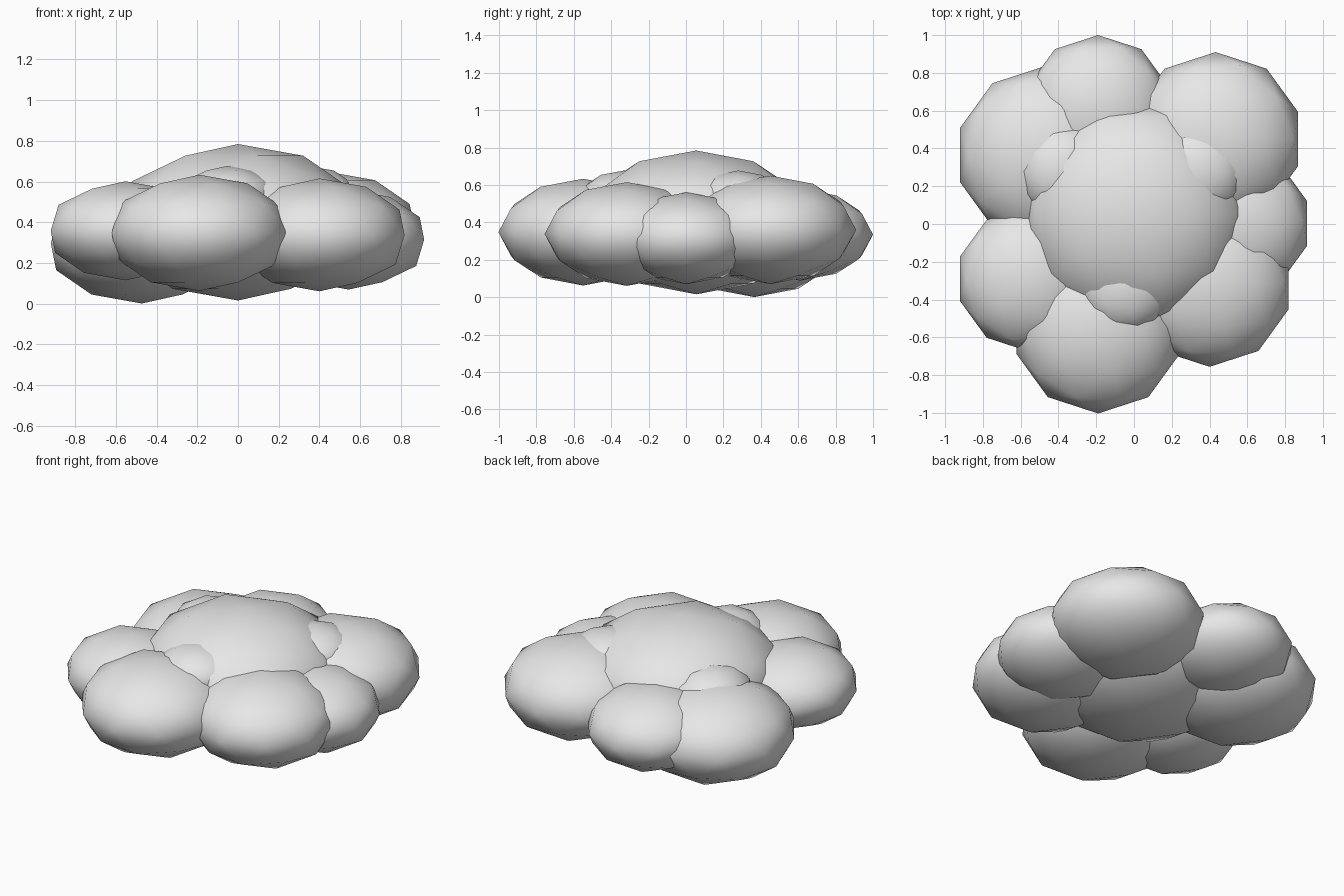
import bpy

if "Cube" in bpy.data.objects:
    bpy.data.objects.remove(bpy.data.objects["Cube"])

SQUASH = 0.63  # every puff is flattened by the same ratio

cloud = bpy.data.materials.new("cloud_grey")
cloud.diffuse_color = (0.8, 0.8, 0.8, 1)
cloud.use_nodes = True
cloud.node_tree.nodes["Principled BSDF"].inputs["Base Color"].default_value = cloud.diffuse_color


def puff(name, x, y, z, radius):
    """Flattened low-poly smooth ball."""
    bpy.ops.mesh.primitive_ico_sphere_add(subdivisions=2, radius=1, location=(x, y, z))
    ob = bpy.context.object
    ob.name = name
    ob.scale = (radius, radius, radius * SQUASH)
    ob.data.materials.append(cloud)
    bpy.ops.object.shade_smooth()


# Large middle puff
puff("center_puff", 0.0, 0.055, 0.40, 0.61)

# Ring of puffs around it
puff("front_puff", -0.19, -0.55, 0.348, 0.453)
puff("front_right_puff", 0.40, -0.316, 0.338, 0.44)
puff("right_puff", 0.544, 0.003, 0.315, 0.39)
puff("back_right_puff", 0.432, 0.45, 0.36, 0.46)
puff("back_puff", -0.19, 0.61, 0.335, 0.39)
puff("back_left_puff", -0.473, 0.365, 0.297, 0.47)
puff("front_left_puff", -0.553, -0.29, 0.358, 0.386)

# Small bumps barely breaking the middle puff
puff("front_bump", -0.05, -0.33, 0.52, 0.25)
puff("right_bump", 0.34, 0.28, 0.52, 0.25)
puff("left_bump", -0.37, 0.28, 0.485, 0.25)
